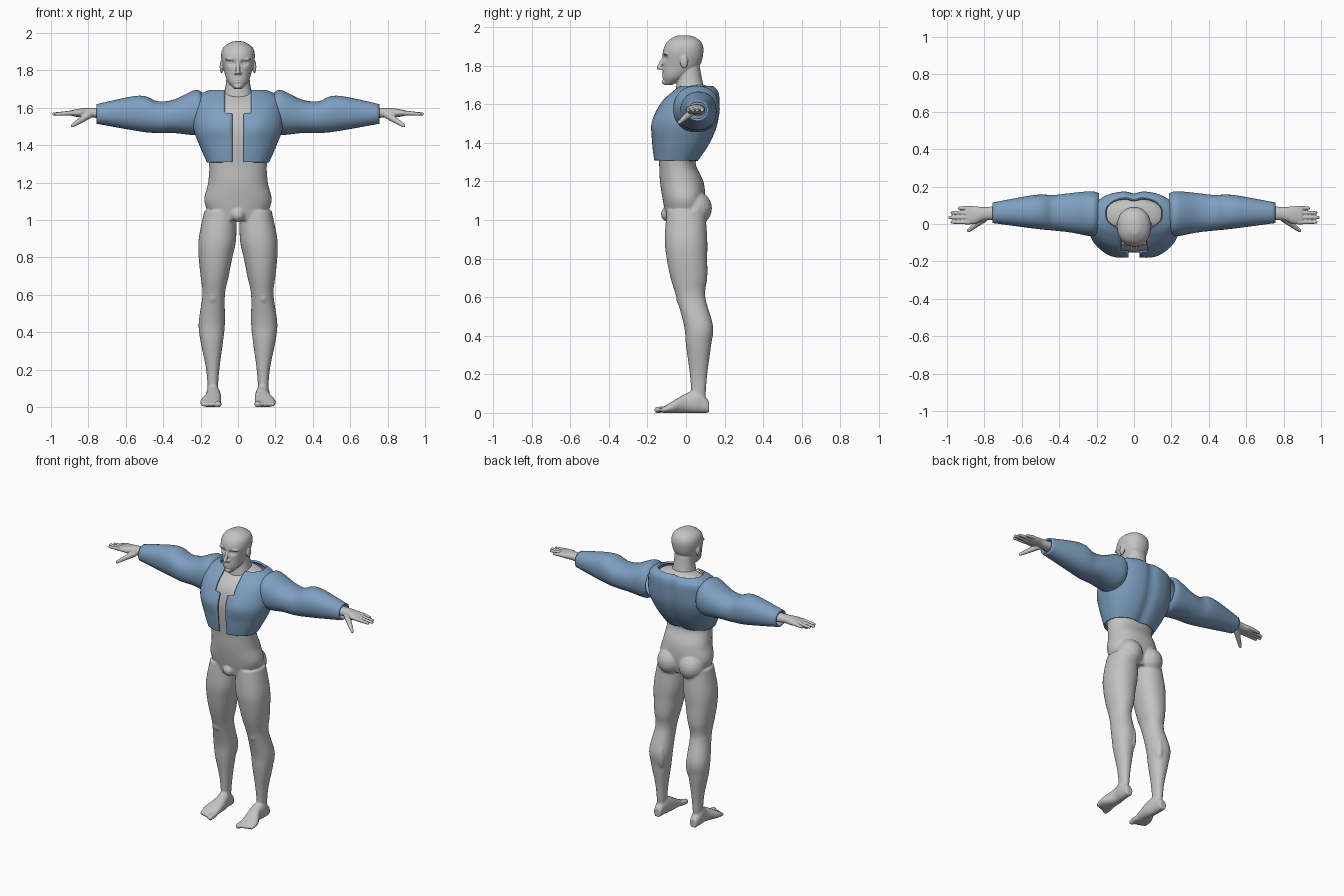
import bpy, bmesh, math
from mathutils import Vector, Matrix

cube = bpy.data.objects.get("Cube")
if cube:
    bpy.data.objects.remove(cube)


def material(name, colour):
    mat = bpy.data.materials.new(name)
    mat.use_nodes = True
    mat.diffuse_color = colour
    mat.node_tree.nodes["Principled BSDF"].inputs["Base Color"].default_value = colour
    return mat


skin = material("grey skin", (.55, .55, .55, 1))
cloth = material("blue cloth", (.21, .35, .53, 1))


def smooth_rows(rows, steps):
    """Pass a smooth curve through the cross-section rows."""
    rows = [Vector(row) for row in rows]
    padded = [rows[0], *rows, rows[-1]]
    result = []
    for before, start, end, after in zip(padded, padded[1:], padded[2:], padded[3:]):
        leave, arrive = (end - before) / 2, (after - start) / 2
        for step in range(steps):
            t = step / steps
            ease = t * t * (3 - 2 * t)
            result.append(start.lerp(end, ease) + leave * t * (1 - t) ** 2 - arrive * t * t * (1 - t))
    return result + [rows[-1]]


PLACE = {"z": lambda along, u, v: Vector((u, v, along)),
         "x": lambda along, u, v: Vector((along, u, v)),
         "y": lambda along, u, v: Vector((u, along, v))}


def signed_power(value, exponent):
    return math.copysign(abs(value) ** exponent, value)


def loft(bm, rows, axis="z", power=2.2, segments=40, steps=8, side=1, gap=None, caps=True):
    """Rows are (position, u low, u high, v low, v high); gap gives the half width of a front slit."""
    rings = []
    for along, u_low, u_high, v_low, v_high in smooth_rows(rows, steps):
        u_size, v_size = (u_high - u_low) / 2, (v_high - v_low) / 2
        start = math.asin((gap(along) / u_size) ** (power / 2)) if gap else 0
        ring = []
        for k in range(segments + 1 if gap else segments):
            angle = start + (math.tau - 2 * start) * k / segments
            u = u_low + u_size + u_size * signed_power(math.sin(angle), 2 / power)
            v = v_low + v_size - v_size * signed_power(math.cos(angle), 2 / power)
            point = PLACE[axis](along, u, v)
            point.x *= side
            ring.append(bm.verts.new(point))
        rings.append(ring)
    for low, high in zip(rings, rings[1:]):
        for k in range(segments):
            following = (k + 1) % len(low)
            bm.faces.new((low[k], low[following], high[following], high[k]))
    if caps:
        bm.faces.new(rings[0])
        bm.faces.new(rings[-1])


def centred(rows):
    """Expand (height, half width, front, back) into symmetric rows."""
    return [(height, -width, width, front, back) for height, width, front, back in rows]


def ball(bm, centre, size):
    bmesh.ops.create_uvsphere(bm, u_segments=20, v_segments=12, radius=1,
                              matrix=Matrix.Translation(centre) @ Matrix.Diagonal((*size, 1)))


def tube(bm, points, radii):
    """Round-ended tapering tube through the points."""
    points = [Vector(point) for point in points]
    for point, radius in zip(points, radii):
        ball(bm, point, (radius, radius, radius))
    for start, end, wide, narrow in zip(points, points[1:], radii, radii[1:]):
        turn = (end - start).to_track_quat("Z", "Y").to_matrix().to_4x4()
        bmesh.ops.create_cone(bm, cap_ends=True, segments=16, radius1=wide, radius2=narrow,
                              depth=(end - start).length,
                              matrix=Matrix.Translation((start + end) / 2) @ turn)


def bump(offset, width):
    """Bell-shaped falloff for soft dents and swellings."""
    return math.exp(-(offset / width) ** 2)


def finish(bm, name, mat, voxel=None, thickness=None):
    bmesh.ops.recalc_face_normals(bm, faces=bm.faces)
    mesh = bpy.data.meshes.new(name)
    bm.to_mesh(mesh)
    bm.free()
    mesh.materials.append(mat)
    mesh.shade_smooth()
    obj = bpy.data.objects.new(name, mesh)
    bpy.context.scene.collection.objects.link(obj)
    if thickness:
        solid = obj.modifiers.new("Thickness", "SOLIDIFY")
        solid.thickness = thickness
        solid.offset = 0
    if voxel:
        fuse = obj.modifiers.new("Fuse", "REMESH")
        fuse.mode = "VOXEL"
        fuse.voxel_size = voxel
        fuse.use_smooth_shade = True
        soften = obj.modifiers.new("Soften", "SMOOTH")
        soften.iterations = 4


SIDES = {"left": 1, "right": -1}

# Body: torso, hips, legs and feet fused into one skin
bm = bmesh.new()
loft(bm, centred([(1, .14, -.1, .08), (1.1, .18, -.12, .1), (1.2, .16, -.135, .09),
                  (1.3, .155, -.14, .05), (1.4, .18, -.15, .1), (1.5, .2, -.15, .14),
                  (1.6, .19, -.12, .15), (1.67, .15, -.04, .13), (1.7, .06, 0, .1)]))
ball(bm, (0, -.09, 1.03), (.04, .04, .04))
leg = [(.07, .11, .16, .03, .1), (.2, .1, .17, .02, .11), (.35, .08, .2, 0, .13),
       (.45, .07, .21, -.01, .14), (.6, .07, .19, -.05, .1), (.7, .05, .2, -.08, .11),
       (.8, .03, .21, -.1, .11), (.9, .01, .21, -.11, .11), (1.05, .01, .18, -.1, .1)]
foot = [(.12, .11, .16, 0, .06), (.06, .1, .17, 0, .12), (0, .09, .17, 0, .1),
        (-.07, .09, .2, 0, .06), (-.12, .09, .2, 0, .03)]
for side in SIDES.values():
    loft(bm, leg, side=side)
    loft(bm, foot, axis="y", side=side)
    # Buttock, kneecap and calf
    ball(bm, (side * .08, .045, 1.06), (.085, .09, .09))
    ball(bm, (side * .135, -.02, .59), (.03, .03, .04))
    ball(bm, (side * .11, .1, .42), (.03, .04, .09))
    for toe in range(5):
        x = side * (.105 + .02 * toe)
        radius = .012 if toe else .017
        tube(bm, [(x, -.1, .02), (x, -.147 + .007 * toe, .015)], [radius, radius])
finish(bm, "body", skin, voxel=.006)

# Head: skull with sunken eye sockets, then neck and features
bm = bmesh.new()
loft(bm, centred([(1.7, .02, -.11, -.07), (1.74, .055, -.12, 0), (1.8, .075, -.12, .07),
                  (1.87, .09, -.12, .09), (1.92, .08, -.1, .08), (1.95, .04, -.06, .04),
                  (1.957, .01, -.03, 0)]), segments=80, steps=12)
eye = Vector((.034, -.09, 1.84))
for vert in bm.verts:
    if vert.co.y < -.03:
        vert.co.y += .018 * bump(abs(vert.co.x) - eye.x, .02) * bump(vert.co.z - eye.z, .013)
loft(bm, centred([(1.6, .11, -.06, .12), (1.7, .07, -.05, .09), (1.8, .06, -.04, .07)]))
tube(bm, [(0, -.11, 1.85), (0, -.14, 1.79)], [.008, .012])
for lip in (1.737, 1.75):
    ball(bm, (0, -.11, lip), (.024, .014, .006))
ball(bm, (0, -.11, 1.715), (.02, .015, .014))
for side in SIDES.values():
    # Nostril, eyeball, brow and ear
    ball(bm, (side * .013, -.125, 1.785), (.008, .012, .008))
    ball(bm, (side * eye.x, eye.y, eye.z), (.014, .014, .012))
    ball(bm, (side * .04, -.1, 1.86), (.03, .016, .008))
    ball(bm, (side * .088, -.01, 1.82), (.01, .02, .035))
finish(bm, "head", skin, voxel=.0035)

# Hands: palm, four fingers and a thumb
palm = [(.7, .02, .1, 1.54, 1.6), (.8, .02, .09, 1.55, 1.6),
        (.85, 0, .095, 1.55, 1.595), (.9, 0, .095, 1.56, 1.585)]
for label, side in SIDES.items():
    bm = bmesh.new()
    loft(bm, palm, axis="x", side=side)
    for finger in range(4):
        y = .01 + .025 * finger
        tip = .985 - .013 * (finger - 1) ** 2
        tube(bm, [(side * .88, y, 1.573), (side * tip, y, 1.567)], [.013, .009])
    tube(bm, [(side * .8, .03, 1.56), (side * .885, -.035, 1.505)], [.02, .01])
    finish(bm, label + "_hand", skin, voxel=.0035)

# Short jacket: open front that steps wider at the collar
bm = bmesh.new()
loft(bm, centred([(1.31, .16, -.16, .06), (1.4, .2, -.17, .12), (1.5, .235, -.17, .16),
                  (1.6, .23, -.13, .17), (1.66, .21, -.07, .165), (1.69, .15, -.03, .14)]),
     power=2.4, segments=80, steps=16, caps=False, gap=lambda z: .03 if z < 1.57 else .07)
for vert in bm.verts:
    if vert.co.y > 0:  # spine groove
        vert.co.y -= .014 * bump(vert.co.x, .03)
    else:  # chest swell
        vert.co.y -= .01 * bump(abs(vert.co.x) - .11, .06) * bump(vert.co.z - 1.5, .06)
finish(bm, "jacket_body", cloth, thickness=.012)

# Full sleeves from shoulder to cuff
sleeve = [(.19, -.05, .16, 1.48, 1.67), (.23, -.06, .17, 1.46, 1.69), (.34, -.04, .16, 1.47, 1.64),
          (.43, -.03, .15, 1.47, 1.63), (.53, -.02, .15, 1.48, 1.66), (.755, .01, .11, 1.52, 1.615)]
for label, side in SIDES.items():
    bm = bmesh.new()
    loft(bm, sleeve, axis="x", segments=48, side=side, caps=False)
    finish(bm, label + "_sleeve", cloth, thickness=.01)
